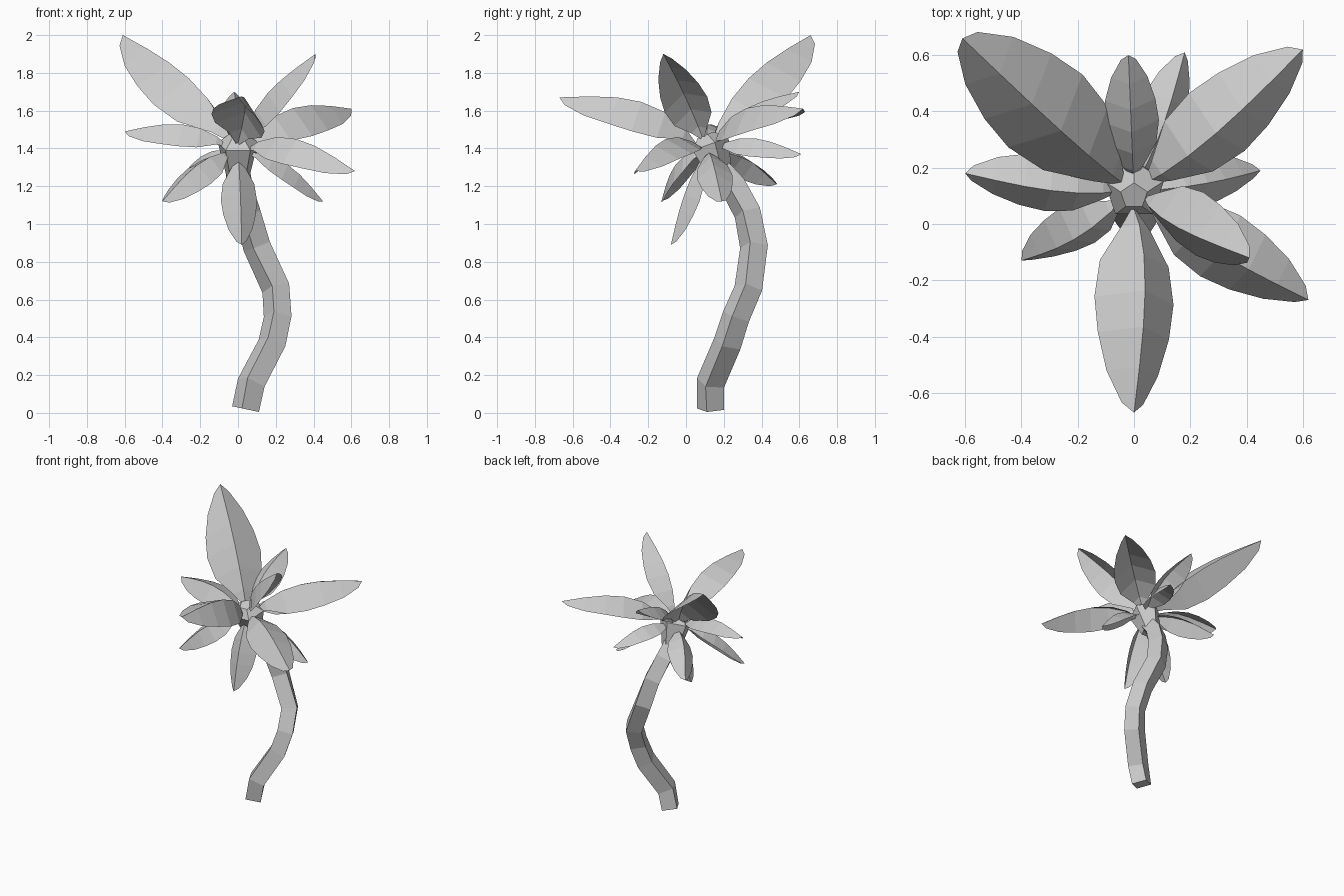
import bpy, math
from mathutils import Vector

if "Cube" in bpy.data.objects:
    bpy.data.objects.remove(bpy.data.objects["Cube"])


def make_object(name, verts, faces):
    mesh = bpy.data.meshes.new(name)
    mesh.from_pydata([tuple(v) for v in verts], [], faces)
    mesh.update()
    obj = bpy.data.objects.new(name, mesh)
    bpy.context.collection.objects.link(obj)
    return obj


def tube(name, path, radii, sides, turn):
    """Flat-sided tube with rings set square to the path."""
    pts = [Vector(p) for p in path]
    verts, faces, n = [], [], len(path)
    for i, p in enumerate(pts):
        tangent = (pts[min(i + 1, n - 1)] - pts[max(i - 1, 0)]).normalized()
        u = Vector((1, 0, 0))
        u = (u - tangent * u.dot(tangent)).normalized()
        v = tangent.cross(u)
        for k in range(sides):
            a = turn + 2 * math.pi * k / sides
            verts.append(p + radii[i] * (u * math.cos(a) + v * math.sin(a)))
    for i in range(n - 1):
        for k in range(sides):
            a, b = i * sides + k, i * sides + (k + 1) % sides
            faces.append((a, b, b + sides, a + sides))
    faces.append(tuple(reversed(range(sides))))
    faces.append(tuple(range((n - 1) * sides, n * sides)))
    return make_object(name, verts, faces)


# Leaf outline: (position along rib, relative half width)
OUTLINE = [(0, .06), (.1, .36), (.27, .87), (.45, 1), (.62, .9), (.8, .65), (.95, .27)]


def leaf(name, tip, roll, bow, width=.195, drop=.82):
    """Arched leaf, folded like a roof along its midrib; roll lifts its right side."""
    tip = Vector(tip)
    base = CENTRE + (tip - CENTRE).normalized() * .06
    axis = tip - base
    length = axis.length
    d = axis.normalized()
    side = d.cross(Vector((0, 0, 1))).normalized()
    up = side.cross(d)
    r = math.radians(roll)
    side, up = (side * math.cos(r) + up * math.sin(r),
                up * math.cos(r) - side * math.sin(r))
    verts, faces = [], []
    for t, w in OUTLINE:
        arch = bow * length * math.sin(math.pi * t ** .8)
        rib = base + axis * t + up * arch
        half = w * width * length
        fall = up * (half * drop)
        verts += [rib - side * half - fall, rib, rib + side * half - fall]
    verts.append(tip)
    for i in range(len(OUTLINE) - 1):
        a = 3 * i
        faces += [(a, a + 1, a + 4, a + 3), (a + 1, a + 2, a + 5, a + 4)]
    a, end = 3 * (len(OUTLINE) - 1), len(verts) - 1
    faces += [(a, a + 1, end), (a + 1, a + 2, end)]
    return make_object(name, verts, faces)


CENTRE = Vector((0, .11, 1.41))

# Curved four-sided trunk
tube("trunk",
     [(.04, .13, .02), (.07, .13, .16), (.18, .22, .37), (.21, .265, .51),
      (.20, .33, .66), (.10, .36, .88), (.05, .325, 1.06), (.01, .25, 1.2),
      (0, .18, 1.28)],
     [.075, .078, .078, .076, .076, .076, .074, .072, .068], 4, math.radians(-15))

# Five-sided bud the leaves grow from
tube("crown", [(0, .18, 1.25), (0, .12, 1.42), (0, .10, 1.47)],
     [.065, .112, .05], 5, math.radians(18))

# Leaves: tip, roll in degrees, arch
LEAVES = [((-.61, .66, 2.0), 6, .10), ((-.02, .6, 1.70), 0, .13),
          ((.18, .61, 1.37), -14, .14), ((.6, .62, 1.61), -14, .15),
          ((-.6, .18, 1.49), 18, .15), ((.45, .19, 1.12), -10, .13),
          ((-.4, -.13, 1.12), 28, .14), ((0, -.67, 1.67), 19, .16),
          ((.41, -.12, 1.9), -30, .10), ((.62, -.27, 1.28), -12, .16),
          ((.02, -.08, .89), 0, .05), ((-.33, .48, 1.21), 18, .12)]
for i, (tip, roll, bow) in enumerate(LEAVES):
    leaf(f"leaf_{i + 1}", tip, roll, bow)
